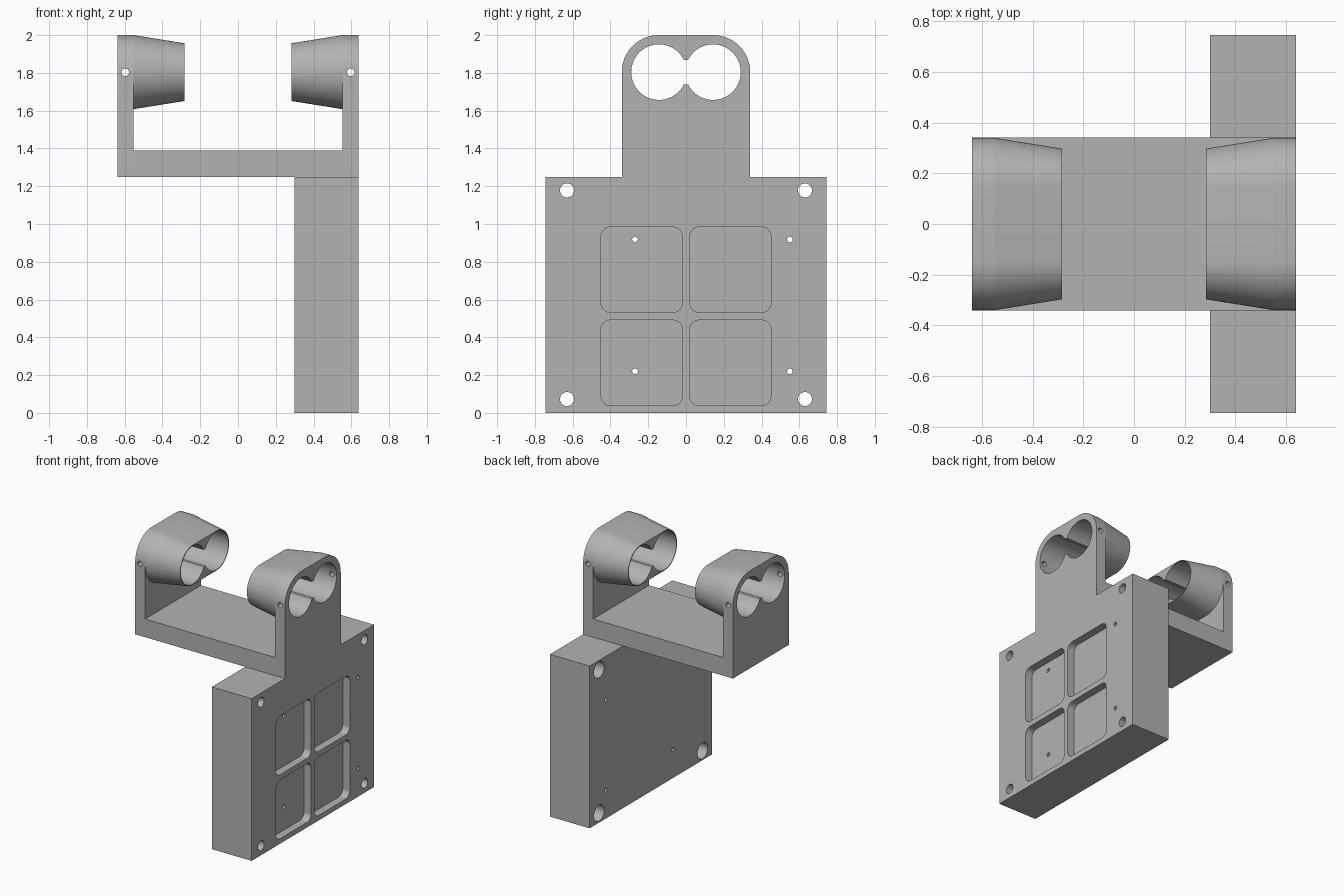
import bpy, bmesh
from math import pi, sin, cos, asin

cube = bpy.data.objects.get("Cube")
if cube:
    bpy.data.objects.remove(cube, do_unlink=True)

grey = bpy.data.materials.new("plain grey")
grey.use_nodes = True
grey.diffuse_color = (0.45, 0.45, 0.45, 1)
grey.node_tree.nodes["Principled BSDF"].inputs["Base Color"].default_value = grey.diffuse_color


def arc(u, z, r, start, end, n=16):
    """Points on an arc in the profile plane."""
    return [(u + r * cos(start + (end - start) * i / n),
             z + r * sin(start + (end - start) * i / n)) for i in range(n + 1)]


def rounded(u, z, hu, hz, r):
    """Rounded rectangle outline; becomes a stadium or circle at full radius."""
    pts = []
    for k, (su, sz) in enumerate([(1, 1), (-1, 1), (-1, -1), (1, -1)]):
        pts += arc(u + su * (hu - r), z + sz * (hz - r), r, k * pi / 2, (k + 1) * pi / 2)
    return pts


def rect(u0, u1, z0, z1):
    return [(u0, z0), (u1, z0), (u1, z1), (u0, z1)]


def loft(name, loop_a, a, loop_b, b, axis="x"):
    """Solid between two matching outlines placed at a and b along the axis."""
    bm = bmesh.new()
    rings = []
    for loop, d in ((loop_a, a), (loop_b, b)):
        rings.append([bm.verts.new((d, u, z) if axis == "x" else (u, d, z)) for u, z in loop])
    n = len(loop_a)
    for i in range(n):
        j = (i + 1) % n
        bm.faces.new((rings[0][i], rings[0][j], rings[1][j], rings[1][i]))
    bm.faces.new(rings[0])
    bm.faces.new(rings[1])
    bmesh.ops.remove_doubles(bm, verts=bm.verts, dist=1e-5)
    bmesh.ops.recalc_face_normals(bm, faces=bm.faces)
    mesh = bpy.data.meshes.new(name)
    bm.to_mesh(mesh)
    bm.free()
    mesh.materials.append(grey)
    obj = bpy.data.objects.new(name, mesh)
    bpy.context.collection.objects.link(obj)
    return obj


def prism(name, loop, a, b, axis="x"):
    return loft(name, loop, a, loop, b, axis)


def cut(target, cutters):
    """Subtract the cutters, then discard them."""
    bpy.context.view_layer.objects.active = target
    for c in cutters:
        mod = target.modifiers.new("cut", "BOOLEAN")
        mod.operation = "DIFFERENCE"
        mod.solver = "EXACT"
        mod.object = c
        bpy.ops.object.modifier_apply(modifier=mod.name)
        bpy.data.objects.remove(c, do_unlink=True)


OUT, WALL, TIP = 0.638, 0.553, 0.284     # arm outside, arm inside, sleeve tip
BACK, DECK = 0.30, 1.25                  # housing back face, housing top
AXIS_Z, HALF = 1.804, 0.34               # bore height, bracket half width
parts = []

# Housing block with pockets and screw holes
housing = prism("housing", rect(-0.745, 0.745, 0, DECK), BACK, OUT)
cutters = []
for y in (-0.235, 0.235):
    for z in (0.265, 0.758):
        cutters.append(prism("pocket_cutter", rounded(y, z, 0.215, 0.226, 0.05), OUT - 0.06, 0.8))
for y in (-0.63, 0.63):
    for z in (0.073, 1.178):
        cutters.append(prism("screw_cutter", rounded(y, z, 0.037, 0.037, 0.037), 0.2, 0.8))
        cutters.append(prism("counterbore_cutter", rounded(y, z, 0.062, 0.062, 0.062), 0.2, 0.5))
for y in (-0.27, 0.55):
    for z in (0.22, 0.918):
        cutters.append(prism("pin_cutter", rounded(y, z, 0.015, 0.015, 0.015), 0.2, 0.8))
cut(housing, cutters)
parts.append(housing)

# Bridge between the two arms
parts.append(prism("bridge", rect(-HALF, HALF, DECK, 1.39), -WALL, WALL))

# Outlines shared by both arms and sleeves
R = 2 - AXIS_Z
arm_loop = ([(-HALF, DECK), (HALF, DECK)] + arc(HALF - R, AXIS_Z, R, 0, pi / 2)
            + arc(R - HALF, AXIS_Z, R, pi / 2, pi))
base_loop = rounded(0, AXIS_Z, HALF, R, R)
tip_loop = rounded(0, AXIS_Z, 0.297, 0.153, 0.153)
BORE, OFFSET = 0.147, 0.143
waist = asin(0.065 / BORE)
bore_loop = (arc(OFFSET, AXIS_Z, BORE, waist - pi, pi - waist, 48)
             + arc(-OFFSET, AXIS_Z, BORE, waist, 2 * pi - waist, 48))

# Arms and tapered sleeves with twin bores
for side, s in (("left", 1), ("right", -1)):
    arm = prism(side + "_arm", arm_loop, s * WALL, s * OUT)
    sleeve = loft(side + "_sleeve", base_loop, s * WALL, tip_loop, s * TIP)
    cross = rounded(s * 0.597, 1.803, 0.02, 0.02, 0.02)
    cut(arm, [prism("bore_cutter", bore_loop, s * 0.2, s * 0.8),
              prism("cross_hole_cutter", cross, -0.5, 0.5, "y")])
    cut(sleeve, [prism("bore_cutter", bore_loop, s * 0.2, s * 0.8)])
    parts += [arm, sleeve]

# Smooth the round walls, keep the edges crisp
bpy.ops.object.select_all(action="DESELECT")
for p in parts:
    p.select_set(True)
bpy.context.view_layer.objects.active = parts[0]
bpy.ops.object.shade_smooth_by_angle(angle=pi / 6)
